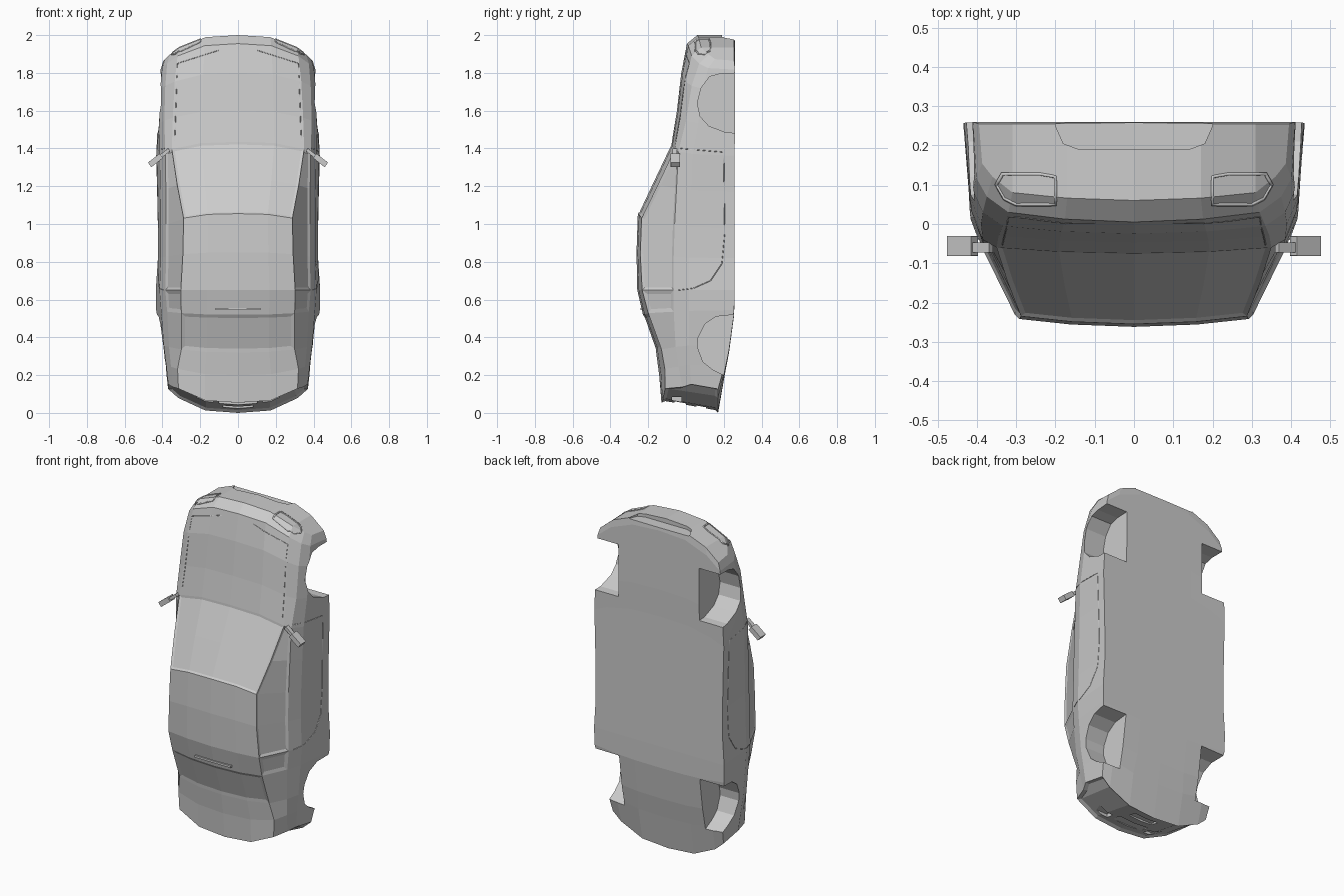
import bpy, bmesh, math
from mathutils import Vector
from mathutils.bvhtree import BVHTree

if "Cube" in bpy.data.objects:
    bpy.data.objects.remove(bpy.data.objects["Cube"])

# Body stations, nose to tail: z, bow, top y, roof edge x,y, belt x,y, sill x,y
STATIONS = [
    (2.00, 2.2, .06, .31, .08, .36, .12, .395, .255),
    (1.955, 2.0, .005, .32, .03, .375, .07, .41, .26),
    (1.80, 1.2, -.025, .335, -.005, .385, .03, .42, .26),
    (1.60, .9, -.048, .345, -.03, .39, .0, .425, .26),
    (1.435, .9, -.075, .35, -.06, .385, -.04, .433, .257),
    (1.24, .9, -.168, .322, -.148, .382, -.05, .428, .257),
    (1.055, 1.0, -.255, .288, -.235, .38, -.06, .424, .257),
    (.85, .4, -.262, .292, -.242, .38, -.065, .424, .257),
    (.65, 0, -.258, .303, -.232, .385, -.065, .435, .257),
    (.52, -.3, -.228, .30, -.20, .375, -.065, .433, .255),
    (.32, -.6, -.158, .30, -.13, .365, -.055, .405, .228),
    (.20, -1.0, -.142, .32, -.112, .355, -.04, .385, .205),
    (.00, -2.5, -.13, .315, -.11, .345, -.02, .37, .17),
]


def ring(i):
    z, bow, yt, xr, yr, xb, yb, xl, yl = STATIONS[i]
    half = [(0, yt), (xr * .55, yt + (yr - yt) * .3), (xr, yr), (xb, yb),
            (xb + (xl - xb) * .25 + .018, yb + (yl - yb) * .25),
            (xl, yl), (xr, yl), (xr * .55, yl), (0, yl)]
    full = half + [(-x, y) for x, y in half[7:0:-1]]
    shear = .18 if i == len(STATIONS) - 1 else 0
    return [Vector((x, y, z - bow * abs(x) ** 3 + shear * (yl - y))) for x, y in full]


def finish(name, bm):
    bmesh.ops.recalc_face_normals(bm, faces=bm.faces[:])
    me = bpy.data.meshes.new(name)
    bm.to_mesh(me)
    bm.free()
    ob = bpy.data.objects.new(name, me)
    bpy.context.collection.objects.link(ob)
    return ob


# Body shell: lofted stations with faceted end caps
bm = bmesh.new()
rings = [[bm.verts.new(p) for p in ring(i)] for i in range(len(STATIONS))]
quads = {}
for i, (a, b) in enumerate(zip(rings, rings[1:])):
    for k in range(16):
        n = (k + 1) % 16
        quads[i, k] = bm.faces.new((a[k], a[n], b[n], b[k]))
tail = []
for r in (rings[0], rings[-1]):
    for idx in ((0, 1, 7, 8), (1, 2, 6, 7), (2, 3, 4, 5, 6)):
        for s in (1, -1):
            f = bm.faces.new([r[(s * k) % 16] for k in idx])
            if r is rings[-1]:
                tail.append(f)
bmesh.ops.recalc_face_normals(bm, faces=bm.faces[:])
surface = BVHTree.FromBMesh(bm)


def recess(faces, width, depth):
    bmesh.ops.inset_region(bm, faces=faces, thickness=width, depth=-depth, use_even_offset=True)


# Windscreen, rear window, side windows and tail panel
recess([quads[i, k] for i in (4, 5) for k in (0, 1, 14, 15)], .013, .005)
recess([quads[9, k] for k in (0, 1, 14, 15)], .02, .005)
for k in (2, 13):
    recess([quads[i, k] for i in (4, 5, 6, 7)], .014, .007)
    recess([quads[8, k]], .02, .005)
recess(tail, .018, .012)
body = finish("car_body", bm)


def prism(name, outline, lo, hi, axis):
    """Extrude a 2D outline along x (outline is y,z) or z (outline is x,y)."""
    place = (lambda p, d: (d, *p)) if axis == 'x' else (lambda p, d: (*p, d))
    bm = bmesh.new()
    a = [bm.verts.new(place(p, lo)) for p in outline]
    b = [bm.verts.new(place(p, hi)) for p in outline]
    bm.faces.new(a)
    bm.faces.new(b)
    for i in range(len(a)):
        j = (i + 1) % len(a)
        bm.faces.new((a[i], a[j], b[j], b[i]))
    return finish(name, bm)


def carve(cutter):
    cutter.hide_render = True
    mod = body.modifiers.new("cut", 'BOOLEAN')
    mod.operation, mod.solver, mod.object = 'DIFFERENCE', 'EXACT', cutter
    bpy.context.view_layer.objects.active = body
    bpy.ops.object.modifier_apply(modifier=mod.name)
    bpy.data.objects.remove(cutter)


# Wheel arches
FRONT_ARCH = [(.30, 1.48), (.21, 1.485), (.12, 1.52), (.075, 1.57), (.06, 1.64),
              (.08, 1.72), (.125, 1.78), (.18, 1.795), (.30, 1.80)]
REAR_ARCH = [(.30, .525), (.16, .51), (.10, .47), (.065, .40), (.06, .35),
             (.09, .27), (.14, .23), (.20, .20), (.30, .19)]
for outline in (FRONT_ARCH, REAR_ARCH):
    for lo, hi in ((.27, .55), (-.55, -.27)):
        carve(prism("arch_cutter", outline, lo, hi, 'x'))

# Front air intake and tail slots
carve(prism("intake_cutter", [(-.2, .3), (-.2, .25), (-.18, .205), (-.14, .19), (.14, .19),
                              (.18, .205), (.2, .25), (.2, .3)], 1.972, 2.05, 'z'))
for x, w, y, h, top in ((0, .1, -.03, .03, .06), (0, .08, .08, .025, .045),
                        (.2, .07, -.05, .025, .085), (-.2, .07, -.05, .025, .085)):
    carve(prism("slot_cutter", [(x - w, y - h), (x + w, y - h), (x + w, y + h), (x - w, y + h)],
                -.1, top, 'z'))


def seam(name, points, origin, direction, closed=True, radius=.003):
    """Thin trim line projected onto the body."""
    pts = [Vector(p) for p in points]
    ends = pts[1:] + pts[:1] if closed else pts[1:]
    path = []
    for a, b in zip(pts, ends):
        path += [a.lerp(b, t / 6) for t in range(6)]
    if not closed:
        path.append(pts[-1])
    hits = [surface.ray_cast(origin(p), Vector(direction))[0] for p in path]
    hits = [h for h in hits if h]
    cu = bpy.data.curves.new(name, 'CURVE')
    cu.dimensions, cu.bevel_depth, cu.bevel_resolution = '3D', radius, 0
    sp = cu.splines.new('POLY')
    sp.points.add(len(hits) - 1)
    for q, h in zip(sp.points, hits):
        q.co = (*h, 1)
    sp.use_cyclic_u = closed
    ob = bpy.data.objects.new(name, cu)
    bpy.context.collection.objects.link(ob)


# Headlight rims, door seams and bonnet creases on both sides
LAMP = [(.20, .05), (.20, .12), (.24, .127), (.335, .127), (.35, .10), (.33, .065), (.30, .05)]
DOOR = [(-.03, 1.40), (.20, 1.38), (.205, .95), (.19, .79), (.13, .70), (.04, .66), (-.04, .65)]
for s, side in ((1, "right"), (-1, "left")):
    seam("headlight_rim_" + side, [(s * x, y, 0) for x, y in LAMP],
         lambda p: Vector((p.x, p.y, 3)), (0, 0, -1), radius=.005)
    seam("door_seam_" + side, [(0, y, z) for y, z in DOOR],
         lambda p: Vector((s, p.y, p.z)), (-s, 0, 0), closed=False, radius=.002)
    seam("bonnet_crease_" + side, [(s * .10, 0, 1.92), (s * .32, 0, 1.85), (s * .335, 0, 1.44)],
         lambda p: Vector((p.x, -1, p.z)), (0, 1, 0), closed=False, radius=.002)

# Door mirrors: tapered housing on a short stalk
for s, side in ((1, "right"), (-1, "left")):
    for part, loc, size in (("mirror_housing_", (.437, -.056, 1.337), (.078, .05, .03)),
                            ("mirror_stalk_", (.388, -.06, 1.375), (.06, .025, .018))):
        bpy.ops.mesh.primitive_cube_add(size=1, location=(s * loc[0], loc[1], loc[2]),
                                        rotation=(0, s * math.radians(38), 0))
        ob = bpy.context.object
        ob.name, ob.scale = part + side, size
        bv = ob.modifiers.new("bevel", 'BEVEL')
        bv.width, bv.segments = .008, 1

# Rear window ledge
bpy.ops.mesh.primitive_cube_add(size=1, location=(0, -.236, .55))
ledge = bpy.context.object
ledge.name, ledge.scale = "rear_roof_ledge", (.24, .012, .012)
